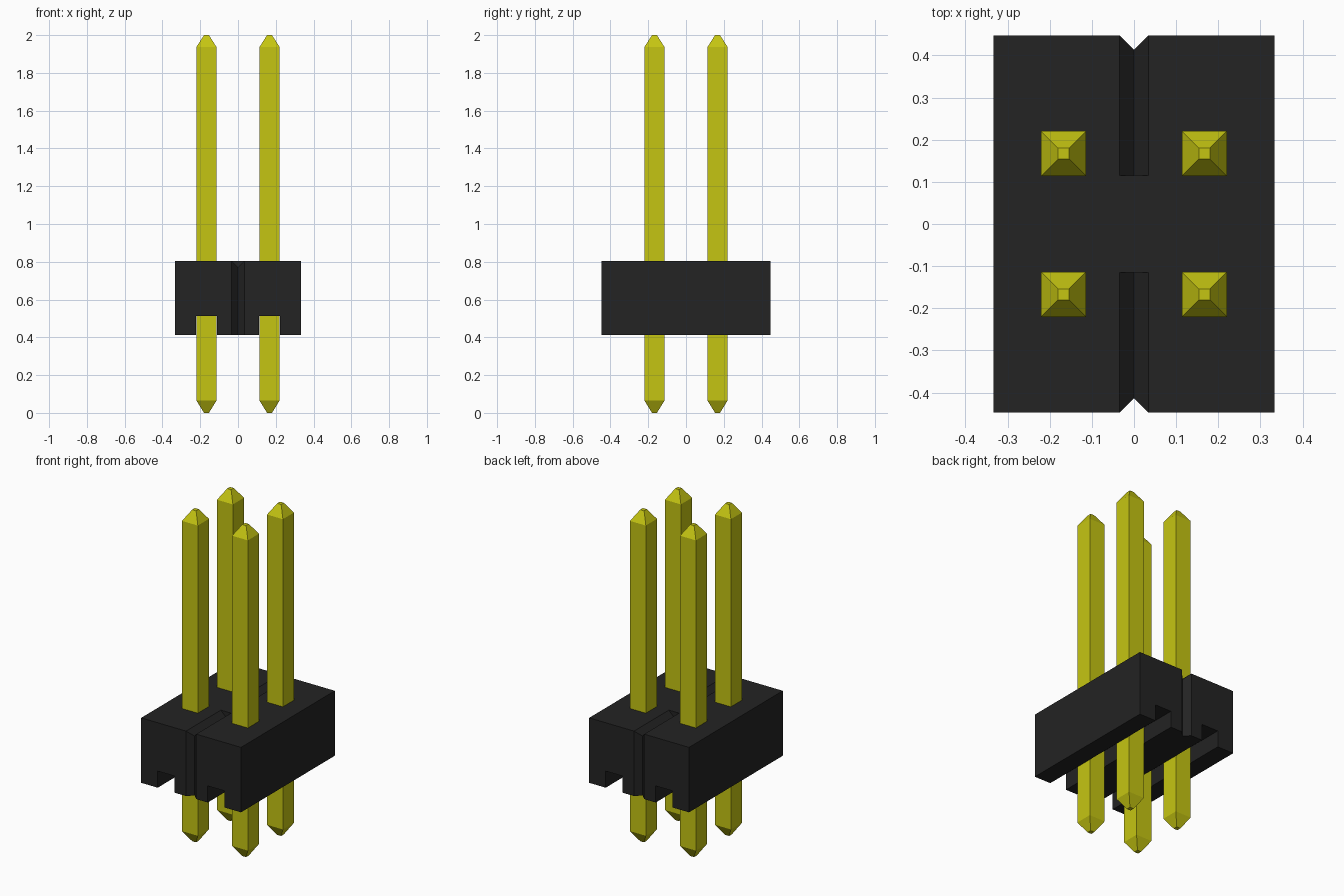
import bpy
import bmesh
from mathutils import Vector

if "Cube" in bpy.data.objects:
    bpy.data.objects.remove(bpy.data.objects["Cube"])

HALF_X, HALF_Y = 0.333, 0.447      # housing footprint
BOTTOM, TOP = 0.413, 0.805         # housing height range
PITCH = 0.167                      # pin offset from the centre
CHANNEL_TOP = 0.513
V = 0.034                          # half width and depth of the V grooves


def make_material(name, color):
    mat = bpy.data.materials.new(name)
    mat.use_nodes = True
    mat.diffuse_color = color
    mat.node_tree.nodes["Principled BSDF"].inputs["Base Color"].default_value = color
    return mat


def make_object(name, bm, mat=None):
    bmesh.ops.recalc_face_normals(bm, faces=bm.faces)
    mesh = bpy.data.meshes.new(name)
    bm.to_mesh(mesh)
    bm.free()
    obj = bpy.data.objects.new(name, mesh)
    bpy.context.collection.objects.link(obj)
    if mat:
        mesh.materials.append(mat)
    return obj


def prism(name, points, direction, mat=None):
    """Extrude a closed outline along a direction."""
    bm = bmesh.new()
    face = bm.faces.new([bm.verts.new(p) for p in points])
    out = bmesh.ops.extrude_face_region(bm, geom=[face])
    verts = [g for g in out["geom"] if isinstance(g, bmesh.types.BMVert)]
    bmesh.ops.translate(bm, verts=verts, vec=Vector(direction))
    return make_object(name, bm, mat)


black = make_material("black plastic", (0.017, 0.017, 0.017, 1))
gold = make_material("yellow metal", (0.56, 0.56, 0.006, 1))

# Housing: end profile with two open channels underneath
right_half = [(0.111, BOTTOM), (0.111, CHANNEL_TOP), (0.223, CHANNEL_TOP),
              (0.223, BOTTOM), (HALF_X, BOTTOM), (HALF_X, TOP)]
outline = right_half + [(-x, z) for x, z in reversed(right_half)]
housing = prism("housing", [(x, -HALF_Y, z) for x, z in outline],
                (0, 2 * HALF_Y, 0), black)

# V grooves: upright at each end, and along the top from each end inward
cutters = []
for s in (-1, 1):
    y = s * HALF_Y
    cutters.append(prism("end_groove_cutter",
                         [(-V, y, 0.3), (0, y - V, 0.3), (V, y, 0.3), (0, y + V, 0.3)],
                         (0, 0, 0.7)))
    y = s * 0.115
    cutters.append(prism("top_groove_cutter",
                         [(-V, y, TOP), (0, y, TOP - V), (V, y, TOP), (0, y, TOP + V)],
                         (0, s * 0.4, 0)))

bpy.context.view_layer.objects.active = housing
for cutter in cutters:
    cutter.hide_render = True
    mod = housing.modifiers.new("groove", "BOOLEAN")
    mod.operation = "DIFFERENCE"
    mod.solver = "EXACT"
    mod.object = cutter
    bpy.ops.object.modifier_apply(modifier=mod.name)
for cutter in cutters:
    bpy.data.objects.remove(cutter)

# Pins: square posts tapered at both ends
SECTIONS = [(0, 0.013), (0.065, 0.053), (1.937, 0.053), (2, 0.013)]


def make_pin(name, cx, cy):
    bm = bmesh.new()
    rings = [[bm.verts.new((cx + sx * h, cy + sy * h, z))
              for sx, sy in ((-1, -1), (1, -1), (1, 1), (-1, 1))]
             for z, h in SECTIONS]
    for low, high in zip(rings, rings[1:]):
        for i in range(4):
            j = (i + 1) % 4
            bm.faces.new((low[i], low[j], high[j], high[i]))
    bm.faces.new(rings[0])
    bm.faces.new(rings[-1])
    make_object(name, bm, gold)


for depth, sy in (("front", -1), ("back", 1)):
    for side, sx in (("right", -1), ("left", 1)):
        make_pin(f"{depth}_{side}_pin", sx * PITCH, sy * PITCH)
